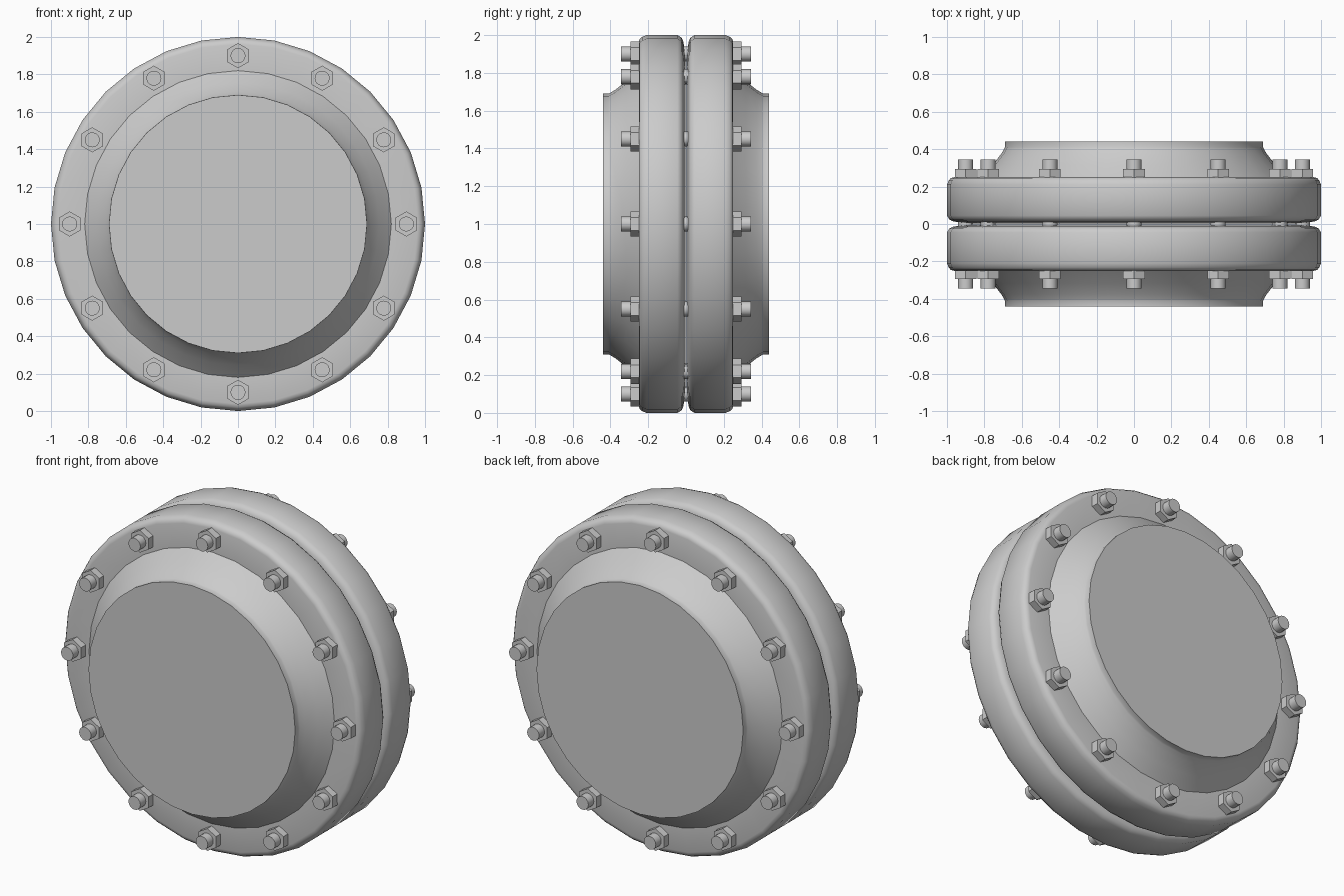
import bpy, bmesh, math
from mathutils import Matrix

if "Cube" in bpy.data.objects:
    bpy.data.objects.remove(bpy.data.objects["Cube"])

SEGMENTS = 32
BOLTS = 12
BOLT_CIRCLE = 0.9
CENTRE_Z = 1.0

steel = bpy.data.materials.new("steel grey")
steel.diffuse_color = (0.6, 0.6, 0.6, 1)
steel.use_nodes = True
steel.node_tree.nodes["Principled BSDF"].inputs["Base Color"].default_value = steel.diffuse_color


def finish(name, bm, angle=35):
    """Turn a bmesh into a named, shaded object."""
    bmesh.ops.recalc_face_normals(bm, faces=bm.faces)
    mesh = bpy.data.meshes.new(name)
    bm.to_mesh(mesh)
    bm.free()
    mesh.materials.append(steel)
    obj = bpy.data.objects.new(name, mesh)
    bpy.context.collection.objects.link(obj)
    bpy.ops.object.select_all(action='DESELECT')
    obj.select_set(True)
    bpy.context.view_layer.objects.active = obj
    bpy.ops.object.shade_smooth_by_angle(angle=math.radians(angle))
    return obj


def lathe(name, profile, side):
    """Revolve (radius, distance) points about the y axis and cap both ends."""
    bm = bmesh.new()
    rings = []
    for r, y in profile:
        rings.append([bm.verts.new((r * math.sin(2 * math.pi * i / SEGMENTS), side * y,
                                    CENTRE_Z + r * math.cos(2 * math.pi * i / SEGMENTS)))
                      for i in range(SEGMENTS)])
    for a, b in zip(rings, rings[1:]):
        for i in range(SEGMENTS):
            j = (i + 1) % SEGMENTS
            bm.faces.new((a[i], a[j], b[j], b[i]))
    bm.faces.new(rings[0])
    bm.faces.new(rings[-1])
    return finish(name, bm)


def prism(bm, sides, radius, y0, y1, x, z):
    """Add a prism along y, with one corner pointing along x."""
    place = Matrix.Translation((x, (y0 + y1) / 2, z)) @ Matrix.Rotation(math.pi / 2, 4, 'X')
    bmesh.ops.create_cone(bm, cap_ends=True, segments=sides, radius1=radius,
                          radius2=radius, depth=abs(y1 - y0), matrix=place)


# Half-section: mating face, rounded rim, bolting face, tapered hub, neck
profile = [(0.86, 0.003), (0.955, 0.012), (0.972, 0.016), (0.988, 0.025), (1.0, 0.045),
           (1.0, 0.21), (0.991, 0.232), (0.98, 0.245), (0.962, 0.25),
           (0.82, 0.25), (0.755, 0.317), (0.71, 0.375), (0.694, 0.402), (0.69, 0.41),
           (0.69, 0.44)]

for side, label in ((-1, "front"), (1, "back")):
    lathe(label + "_flange", profile, side)

# Through bolts and hexagonal nuts around the bolt circle
for k in range(BOLTS):
    a = 2 * math.pi * k / BOLTS
    x, z = BOLT_CIRCLE * math.sin(a), CENTRE_Z + BOLT_CIRCLE * math.cos(a)
    bm = bmesh.new()
    prism(bm, 16, 0.04, -0.345, 0.345, x, z)
    finish("bolt_%02d" % (k + 1), bm)
    for side, label in ((-1, "front"), (1, "back")):
        bm = bmesh.new()
        prism(bm, 6, 0.067, side * 0.248, side * 0.293, x, z)
        finish("%s_nut_%02d" % (label, k + 1), bm, 30)
